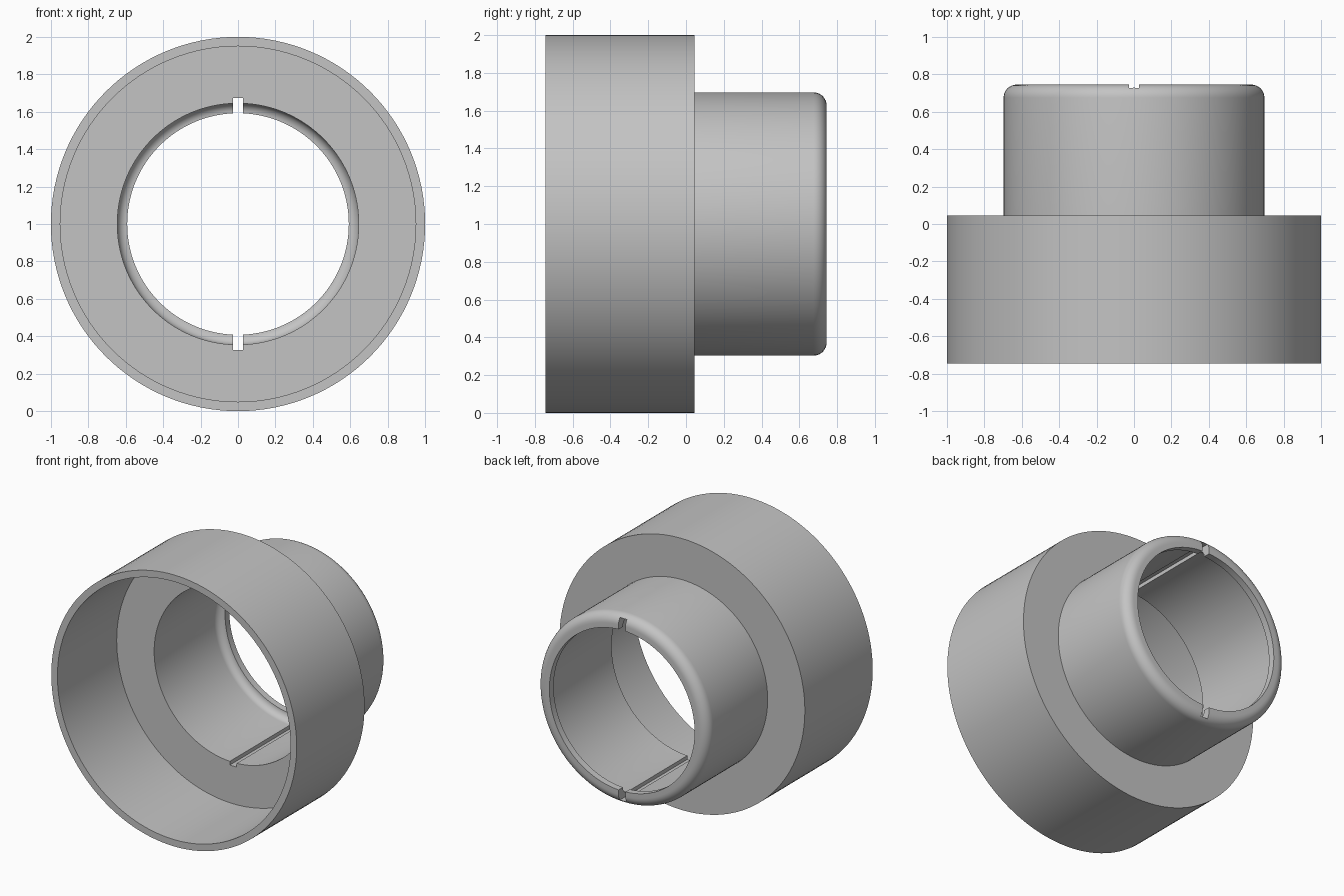
import bpy, bmesh, math
from mathutils import Matrix, Vector

cube = bpy.data.objects.get("Cube")
if cube:
    bpy.data.objects.remove(cube)

SEGMENTS = 128
HALF = 0.745                       # half length along y
STEP, PLATE = 0.045, -0.055        # back and front of the shoulder plate
RIM_IN, TUBE_OUT, TUBE_IN, LIP_IN = 0.95, 0.697, 0.645, 0.592

grey = bpy.data.materials.new("satin grey")
grey.use_nodes = True
colour = (0.55, 0.55, 0.55, 1)
grey.diffuse_color = colour
grey.node_tree.nodes["Principled BSDF"].inputs["Base Color"].default_value = colour


def add_object(name, bm):
    mesh = bpy.data.meshes.new(name)
    bm.to_mesh(mesh)
    bm.free()
    mesh.materials.append(grey)
    obj = bpy.data.objects.new(name, mesh)
    bpy.context.collection.objects.link(obj)
    return obj


def fillet(r, y, radius, steps=8):
    """Quarter arc from the tube wall round to the end face, as (r, y)."""
    angles = [math.pi / 2 * i / steps for i in range(steps + 1)]
    return [(r + radius * math.cos(a), y + radius * math.sin(a)) for a in angles]


# Stepped collar: closed wall section turned about the y axis
outer_round, inner_round = 0.07, TUBE_IN - LIP_IN
profile = [(RIM_IN, -HALF), (1, -HALF), (1, STEP), (TUBE_OUT, STEP)]
profile += fillet(TUBE_OUT - outer_round, HALF - outer_round, outer_round)
profile += [(LIP_IN, HALF)]
profile += reversed(fillet(LIP_IN, HALF - 0.05 - inner_round, inner_round))
profile += [(TUBE_IN, PLATE), (RIM_IN, PLATE)]

bm = bmesh.new()
rings = []
for i in range(SEGMENTS):
    a = math.tau * i / SEGMENTS
    rings.append([bm.verts.new((r * math.cos(a), y, 1 + r * math.sin(a)))
                  for r, y in profile])
for i, ring in enumerate(rings):
    following = rings[(i + 1) % SEGMENTS]
    for j in range(len(profile)):
        k = (j + 1) % len(profile)
        bm.faces.new((ring[j], ring[k], following[k], following[j]))
bmesh.ops.recalc_face_normals(bm, faces=bm.faces)
collar = add_object("stepped_collar", bm)

# Keyway cutter: one slab cuts both the top and bottom grooves
bm = bmesh.new()
size = Matrix.Diagonal((0.056, 1.2, 1.344, 1))
bmesh.ops.create_cube(bm, size=1,
                      matrix=Matrix.Translation(Vector((0, 0.4, 1))) @ size)
cutter = add_object("keyway_cutter", bm)
cutter.hide_render = True
cutter.hide_viewport = True
cutter.display_type = 'WIRE'

cut = collar.modifiers.new("keyways", 'BOOLEAN')
cut.operation = 'DIFFERENCE'
cut.solver = 'EXACT'
cut.object = cutter

# Apply the cut, then smooth the turned surfaces
bpy.ops.object.select_all(action='DESELECT')
collar.select_set(True)
bpy.context.view_layer.objects.active = collar
bpy.ops.object.modifier_apply(modifier=cut.name)
bpy.data.objects.remove(cutter)
bpy.ops.object.shade_smooth_by_angle(angle=math.radians(30))
